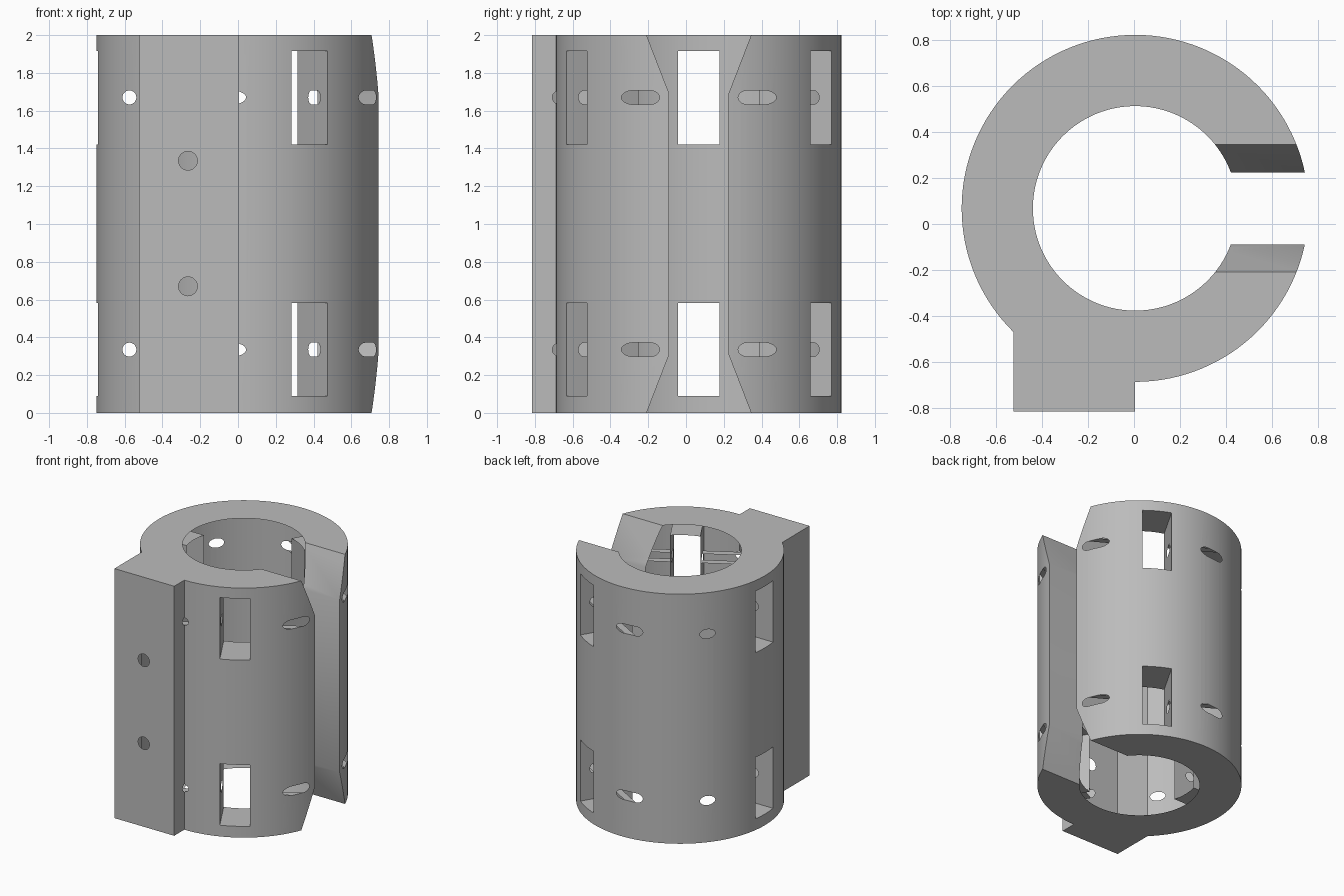
import bpy, bmesh, math
from mathutils import Vector

CENTRE = Vector((0.005, 0.068, 0))
OUTER, BORE, HEIGHT = 0.755, 0.445, 2.0
HOLE_R, SCREW_R = 0.037, 0.05

if "Cube" in bpy.data.objects:
    bpy.data.objects.remove(bpy.data.objects["Cube"])

grey = bpy.data.materials.new("plain grey")
grey.use_nodes = True
grey.diffuse_color = (0.5, 0.5, 0.5, 1)
grey.node_tree.nodes["Principled BSDF"].inputs["Base Color"].default_value = (0.5, 0.5, 0.5, 1)


def prism(name, profile, w0, w1, degrees=0):
    """Profile of (radial, height) points, extruded along the tangent."""
    a = math.radians(degrees)
    radial = Vector((math.cos(a), math.sin(a), 0))
    tangent = Vector((-math.sin(a), math.cos(a), 0))
    bm = bmesh.new()
    rings = [[bm.verts.new(CENTRE + radial * u + tangent * w + Vector((0, 0, v)))
              for u, v in profile] for w in (w0, w1)]
    bm.faces.new(rings[0])
    bm.faces.new(rings[1])
    n = len(profile)
    for i in range(n):
        j = (i + 1) % n
        bm.faces.new((rings[0][i], rings[0][j], rings[1][j], rings[1][i]))
    return finish(name, bm)


def cylinder(name, radius, z0, z1):
    bm = bmesh.new()
    bmesh.ops.create_cone(bm, cap_ends=True, segments=128, radius1=radius,
                          radius2=radius, depth=z1 - z0)
    bmesh.ops.translate(bm, verts=bm.verts, vec=CENTRE + Vector((0, 0, (z0 + z1) / 2)))
    return finish(name, bm)


def finish(name, bm):
    bmesh.ops.recalc_face_normals(bm, faces=bm.faces)
    mesh = bpy.data.meshes.new(name)
    bm.to_mesh(mesh)
    bm.free()
    mesh.materials.append(grey)
    ob = bpy.data.objects.new(name, mesh)
    bpy.context.collection.objects.link(ob)
    return ob


def rect(u0, u1, v0, v1):
    return [(u0, v0), (u1, v0), (u1, v1), (u0, v1)]


def obround(u0, u1, v, r, n=12):
    """Round-ended outline; a plain circle when u0 equals u1."""
    pts = []
    for centre, start in ((u1, -0.5), (u0, 0.5)):
        for k in range(n + 1 if u1 > u0 else n):
            a = math.pi * (start + k / n)
            pts.append((centre + r * math.cos(a), v + r * math.sin(a)))
    return pts


def combine(body, other, operation):
    mod = body.modifiers.new("cut", 'BOOLEAN')
    mod.operation, mod.solver, mod.object = operation, 'EXACT', other
    bpy.context.view_layer.objects.active = body
    bpy.ops.object.modifier_apply(modifier=mod.name)
    bpy.data.objects.remove(other)


# Sleeve with its mounting block, bored through
body = cylinder("split_sleeve", OUTER, 0, HEIGHT)
combine(body, prism("block", rect(-0.53, 0, 0, HEIGHT), -0.883, -0.5), 'UNION')
combine(body, cylinder("bore", BORE, -0.1, HEIGHT + 0.1), 'DIFFERENCE')

# Lengthwise slot that flares at both ends
half = [(0.397, -0.31), (0.157, 0.31), (0.157, 1.69), (0.397, 2.31)]
slot = half + [(-u, v) for u, v in reversed(half)]
combine(body, prism("slot", slot, -1, -0.1, 90), 'DIFFERENCE')

# Three pairs of windows, each crossed by a tie hole
hole_heights = (0.335, 1.67)
for z, (low, high) in zip(hole_heights, ((0.09, 0.583), (1.422, 1.915))):
    for degrees in (-60, 60, 180):
        combine(body, prism("window", rect(0.3, 1, low, high), -0.11, 0.11, degrees), 'DIFFERENCE')
        far = 0.58 if degrees == 180 else 0.635
        combine(body, prism("tie_hole", obround(0.58, far, z, HOLE_R), -0.54, 0.54, degrees),
                'DIFFERENCE')

# Screw holes in the block
screw_heights = (0.67, 1.335)
for z in screw_heights:
    combine(body, prism("screw_hole", obround(-0.27, -0.27, z, SCREW_R), -1, -0.2), 'DIFFERENCE')

# Open the skin: drop the bore wall and the round hole walls
bm = bmesh.new()
bm.from_mesh(body.data)
bm.normal_update()


def is_open(face):
    nz = abs(face.normal.z)
    if nz < 0.01 and all(abs((v.co - CENTRE).xy.length - BORE) < 0.003 for v in face.verts):
        return True
    in_band = any(all(abs(v.co.z - z) < r + 0.002 for v in face.verts)
                  for zs, r in ((hole_heights, HOLE_R), (screw_heights, SCREW_R)) for z in zs)
    return in_band and 0.01 < nz < 0.999


bmesh.ops.delete(bm, geom=[f for f in bm.faces if is_open(f)], context='FACES')
bm.to_mesh(body.data)
bm.free()
body.data.materials.clear()
body.data.materials.append(grey)
for poly in body.data.polygons:
    poly.material_index = 0

bpy.ops.object.select_all(action='DESELECT')
body.select_set(True)
bpy.context.view_layer.objects.active = body
bpy.ops.object.shade_smooth_by_angle(angle=math.radians(25))
